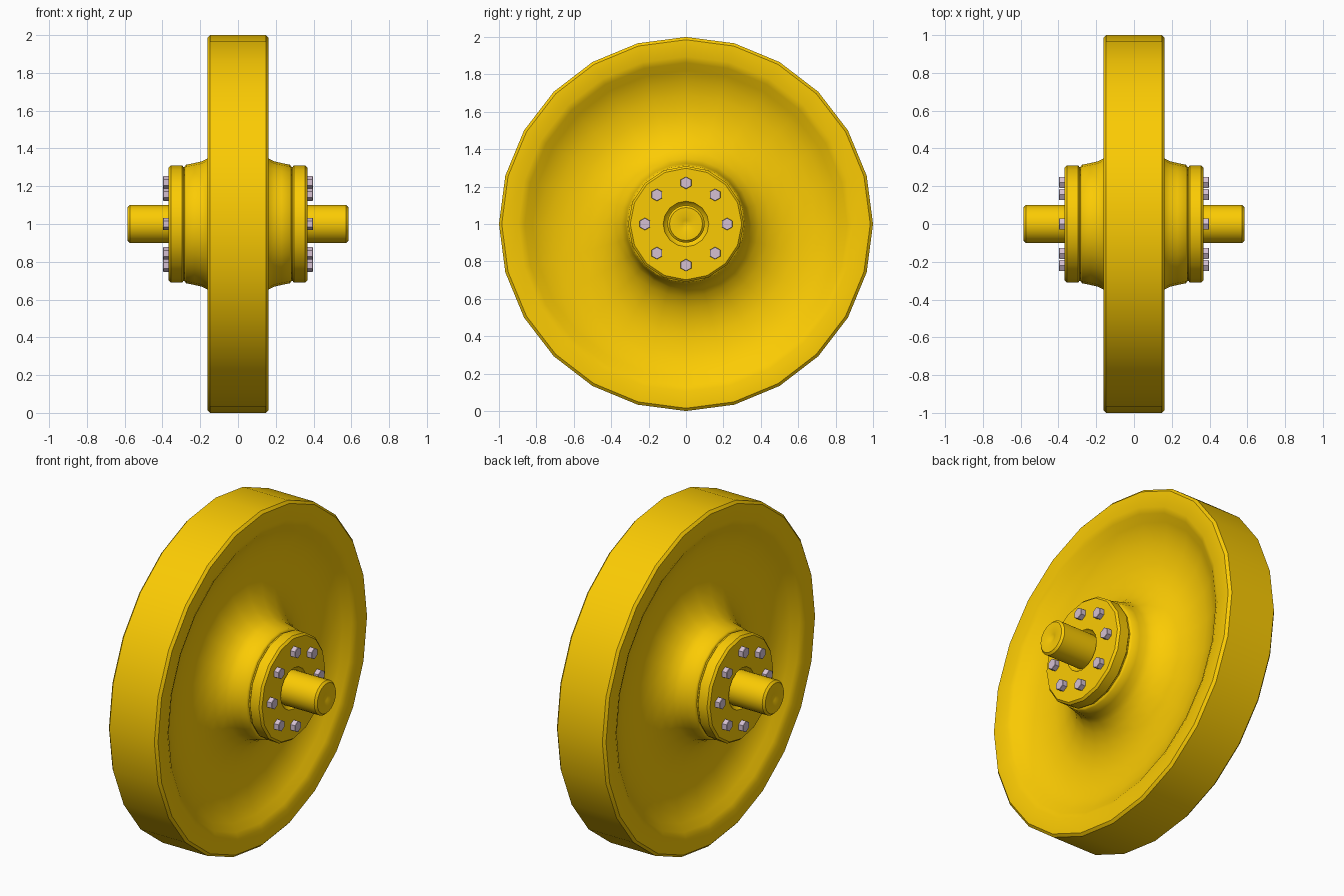
import bpy, bmesh, math

if "Cube" in bpy.data.objects:
    bpy.data.objects.remove(bpy.data.objects["Cube"])

def material(name, rgb):
    m = bpy.data.materials.new(name)
    m.diffuse_color = (*rgb, 1)
    m.use_nodes = True
    m.node_tree.nodes["Principled BSDF"].inputs["Base Color"].default_value = m.diffuse_color
    return m

YELLOW = material("yellow_paint", (0.97, 0.60, 0.001))
STEEL = material("bolt_steel", (0.66, 0.53, 0.65))

def finish(bm, name, mat, angle):
    bmesh.ops.remove_doubles(bm, verts=bm.verts, dist=1e-5)
    bmesh.ops.recalc_face_normals(bm, faces=bm.faces)
    me = bpy.data.meshes.new(name)
    bm.to_mesh(me)
    bm.free()
    ob = bpy.data.objects.new(name, me)
    bpy.context.collection.objects.link(ob)
    me.materials.append(mat)
    ob.location.z = 1
    bpy.ops.object.select_all(action='DESELECT')
    ob.select_set(True)
    bpy.context.view_layer.objects.active = ob
    bpy.ops.object.shade_smooth_by_angle(angle=math.radians(angle))
    return ob

def lathe(name, profile, sides, closed=False, angle=35):
    """Revolve (x, radius) points about the x axis; vertices sit at the top."""
    bm = bmesh.new()
    rings = []
    for x, r in profile:
        rings.append([bm.verts.new((x, r * math.sin(2 * math.pi * i / sides),
                                    r * math.cos(2 * math.pi * i / sides)))
                      for i in range(sides)] if r > 0 else [bm.verts.new((x, 0, 0))] * sides)
    pairs = list(zip(rings, rings[1:]))
    if closed:
        pairs.append((rings[-1], rings[0]))
    for a, b in pairs:
        for i in range(sides):
            j = (i + 1) % sides
            quad = list(dict.fromkeys((a[i], a[j], b[j], b[i])))
            bm.faces.new(quad)
    return finish(bm, name, YELLOW, angle)

def both(half):
    """Mirror a half profile to the other side of x = 0."""
    return half + [(-x, r) for x, r in reversed(half)]

# Dished wheel: rim, web and tapering hub barrel as one closed section
lathe("wheel_disc", both([
    (0.148, 1.0), (0.162, 0.985), (0.162, 0.895), (0.146, 0.862), (0.116, 0.82),
    (0.086, 0.76), (0.066, 0.69), (0.056, 0.60), (0.063, 0.52), (0.085, 0.45),
    (0.118, 0.39), (0.16, 0.348), (0.19, 0.332), (0.23, 0.323), (0.274, 0.314),
    (0.282, 0.305), (0.282, 0.09)]), 24, closed=True, angle=42)

# Axle with chamfered ends and centre dimples
lathe("axle", both([(0.573, 0.0), (0.577, 0.02), (0.585, 0.042), (0.585, 0.088),
                    (0.573, 0.1)]), 24)

for side, label in ((1, "right"), (-1, "left")):
    # Bearing cap with chamfered edges and a countersunk seat around the axle
    cap = [(0.28, 0.302), (0.289, 0.302), (0.296, 0.31), (0.355, 0.31), (0.367, 0.298),
           (0.367, 0.122), (0.35, 0.112), (0.34, 0.096), (0.28, 0.096)]
    lathe(f"bearing_cap_{label}", [(side * x, r) for x, r in cap], 16, closed=True)

    # Ring of eight hex bolts
    for k in range(8):
        a = k * math.pi / 4
        cy, cz = 0.22 * math.sin(a), 0.22 * math.cos(a)
        bm = bmesh.new()
        rings = [[bm.verts.new((side * x, cy + r * math.sin(i * math.pi / 3),
                                cz + r * math.cos(i * math.pi / 3))) for i in range(6)]
                 for x, r in ((0.35, 0.033), (0.395, 0.033), (0.397, 0.031))]
        for lo, hi in zip(rings, rings[1:]):
            for i in range(6):
                j = (i + 1) % 6
                bm.faces.new((lo[i], lo[j], hi[j], hi[i]))
        bm.faces.new(rings[0])
        bm.faces.new(rings[-1])
        finish(bm, f"bolt_{label}_{k + 1}", STEEL, 20)
